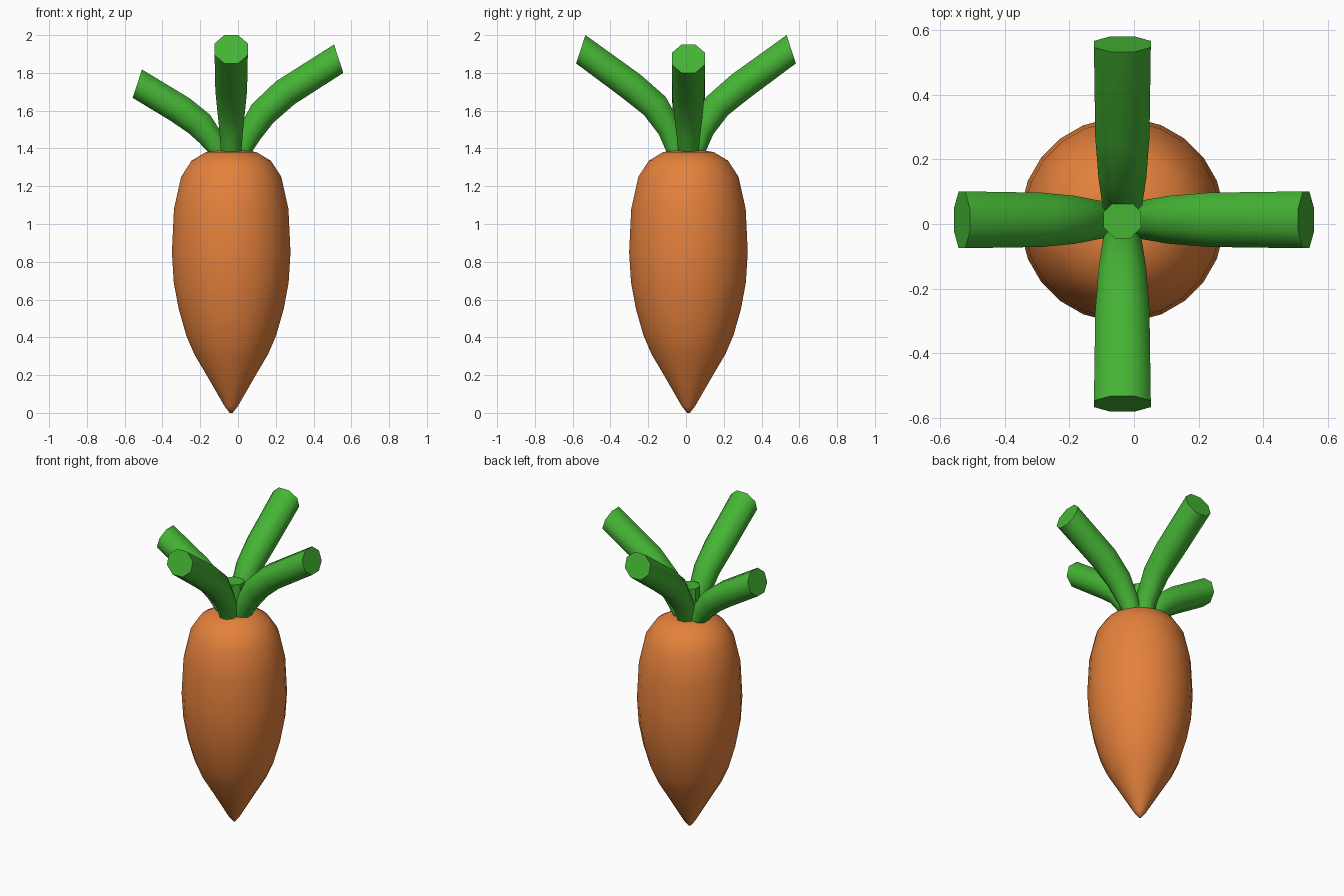
import bpy, bmesh, math
from mathutils import Vector

if "Cube" in bpy.data.objects:
    bpy.data.objects.remove(bpy.data.objects["Cube"])

CX, CY = -0.036, 0.013  # carrot axis


def material(name, rgb):
    m = bpy.data.materials.new(name)
    m.diffuse_color = (*rgb, 1)
    m.use_nodes = True
    m.node_tree.nodes["Principled BSDF"].inputs["Base Color"].default_value = m.diffuse_color
    return m


ORANGE = material("orange", (0.78, 0.22, 0.045))
GREEN = material("green", (0.06, 0.46, 0.035))


def loft(name, rings, mat, angle):
    """Skin a list of point rings and cap both ends."""
    bm = bmesh.new()
    loops = [[bm.verts.new(p) for p in ring] for ring in rings]
    n = len(loops[0])
    for a, b in zip(loops, loops[1:]):
        for i in range(n):
            j = (i + 1) % n
            bm.faces.new((a[i], a[j], b[j], b[i]))
    bm.faces.new(loops[0][::-1])
    bm.faces.new(loops[-1])
    bmesh.ops.recalc_face_normals(bm, faces=bm.faces)
    me = bpy.data.meshes.new(name)
    bm.to_mesh(me)
    bm.free()
    me.materials.append(mat)
    me.shade_smooth()
    me.set_sharp_from_angle(angle=math.radians(angle))
    ob = bpy.data.objects.new(name, me)
    bpy.context.collection.objects.link(ob)
    return ob


def ring(centre, u, v, n):
    """Polygon section spanned by half-axes u and v, flats facing the axes."""
    k = 1 / math.cos(math.pi / n)
    return [centre + k * (u * math.cos(t) + v * math.sin(t))
            for t in ((i + 0.5) * 2 * math.pi / n for i in range(n))]


# Root: turned profile of (radius, height)
profile = [(0.008, 0.0), (0.035, 0.035), (0.13, 0.2), (0.195, 0.31), (0.238, 0.41),
           (0.278, 0.55), (0.304, 0.69), (0.314, 0.85), (0.303, 1.08),
           (0.265, 1.25), (0.21, 1.335), (0.135, 1.38), (0.09, 1.388)]
loft("carrot_root", [ring(Vector((CX, CY, z)), Vector((r, 0, 0)), Vector((0, r, 0)), 24)
                     for r, z in profile], ORANGE, 60)


# Leaf stalks: sections listed as (distance outwards, height)
def stalk(name, out, path):
    out = Vector(out)
    side = Vector((-out.y, out.x, 0))
    tilts = [90, 66, 50, 40, 18]        # section normal above horizontal
    thick = [0.058, 0.064, 0.075, 0.078, 0.079]
    width = [0.054, 0.062, 0.074, 0.084, 0.088]
    rings = []
    for (d, z), tilt, h, w in zip(path, tilts, thick, width):
        a = math.radians(tilt)
        across = Vector((0, 0, math.cos(a))) - out * math.sin(a)
        centre = Vector((CX, CY, 0)) * (1 - abs(out.x)) * 0
        # keep the stalk on the carrot axis sideways
        centre = Vector((CX if out.x == 0 else 0, CY if out.y == 0 else 0, z)) + out * d
        rings.append(ring(centre, across * h, side * w, 8))
    return loft(name, rings, GREEN, 50)


long_path = [(0.045, 1.38), (0.085, 1.5), (0.165, 1.625), (0.29, 1.73), (0.557, 1.925)]
stalk("front_stalk", (0, -1, 0), long_path)
stalk("back_stalk", (0, 1, 0), long_path)
stalk("right_stalk", (1, 0, 0),
      [(0.015, 1.38), (0.06, 1.475), (0.13, 1.585), (0.25, 1.695), (0.533, 1.875)])
stalk("left_stalk", (-1, 0, 0),
      [(0.10, 1.38), (0.145, 1.455), (0.205, 1.53), (0.305, 1.605), (0.533, 1.743)])

# Short stub in the middle of the stalks
loft("centre_stub", [ring(Vector((CX, CY, z)), Vector((0.058, 0, 0)), Vector((0, 0.058, 0)), 8)
                     for z in (1.37, 1.59)], GREEN, 40)
